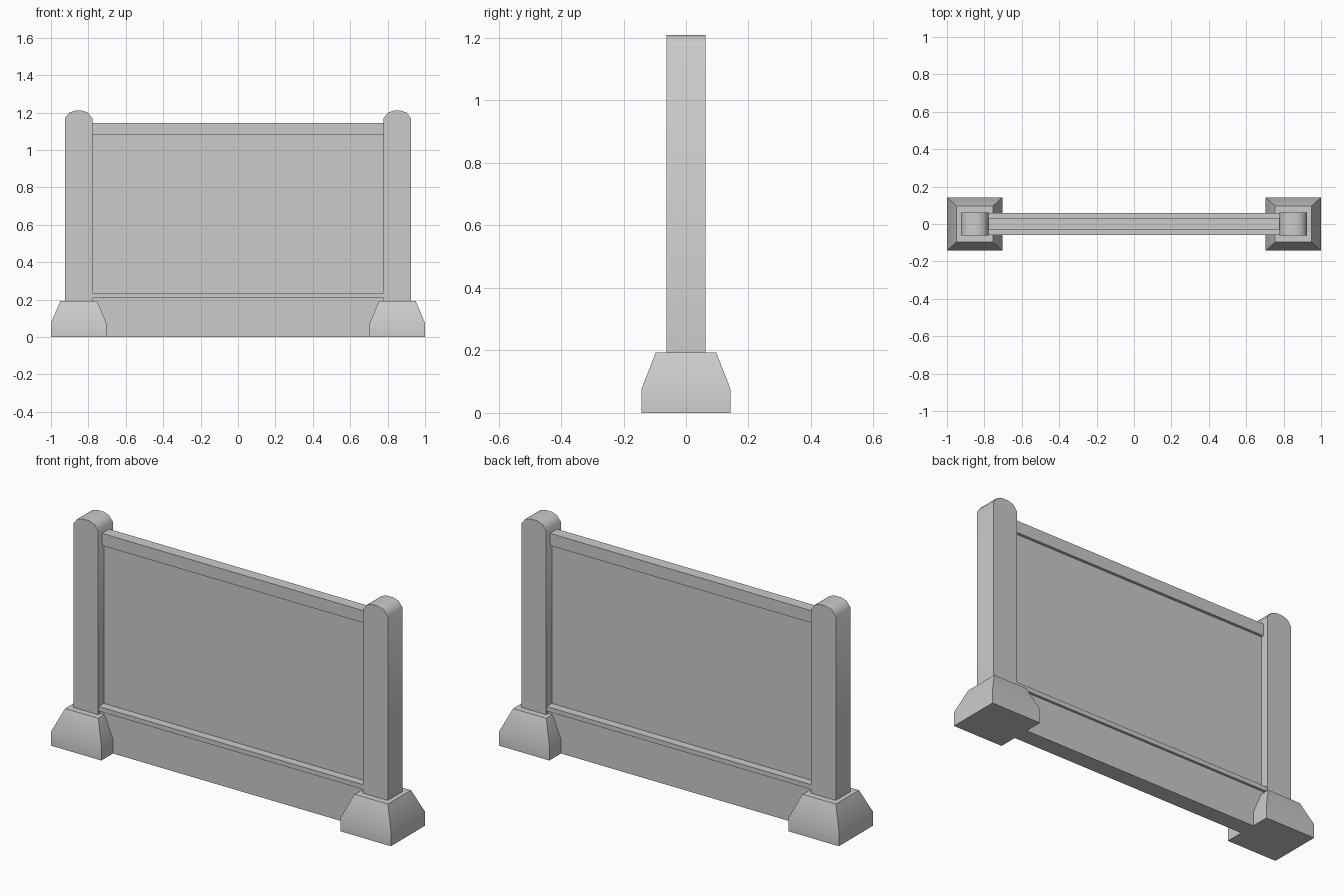
import bpy
from math import radians

cube = bpy.data.objects.get("Cube")
if cube:
    bpy.data.objects.remove(cube, do_unlink=True)

grey = bpy.data.materials.new("plain_grey")
grey.use_nodes = True
colour = (0.6, 0.6, 0.6, 1)
grey.diffuse_color = colour
grey.node_tree.nodes["Principled BSDF"].inputs["Base Color"].default_value = colour


def add_mesh(name, verts, faces, smooth=0):
    mesh = bpy.data.meshes.new(name)
    mesh.from_pydata(verts, [], faces)
    mesh.materials.append(grey)
    obj = bpy.data.objects.new(name, mesh)
    bpy.context.collection.objects.link(obj)
    if smooth:
        bpy.ops.object.select_all(action="DESELECT")
        obj.select_set(True)
        bpy.context.view_layer.objects.active = obj
        bpy.ops.object.shade_smooth_by_angle(angle=radians(smooth))
    return obj


def loft(name, rings, smooth=0):
    """Skin equal-sized rings of points and cap both ends."""
    n = len(rings[0])
    verts = [p for ring in rings for p in ring]
    faces = [tuple(reversed(range(n))), tuple(range(len(verts) - n, len(verts)))]
    for r in range(len(rings) - 1):
        for i in range(n):
            j = (i + 1) % n
            faces.append((r * n + i, r * n + j, (r + 1) * n + j, (r + 1) * n + i))
    return add_mesh(name, verts, faces, smooth)


def rectangle(x, hx, hy, z):
    return [(x - hx, -hy, z), (x + hx, -hy, z), (x + hx, hy, z), (x - hx, hy, z)]


# Rounded posts standing on tapered feet
cap = [(0.073, 1.17), (0.05, 1.2), (0.02, 1.21)]
for side, name in ((1, "left"), (-1, "right")):
    x = side * 0.852
    loft(name + "_foot", [rectangle(x, 0.148, 0.143, 0),
                          rectangle(x, 0.148, 0.143, 0.075),
                          rectangle(x, 0.098, 0.097, 0.193)], 30)
    outline = [(-0.073, 0.19), (0.073, 0.19)] + cap + [(-px, z) for px, z in reversed(cap)]
    loft(name + "_post", [[(x + px, y, z) for px, z in reversed(outline)]
                          for y in (-0.0625, 0.0625)], 40)

# Horizontal parts between the posts: half depth, bottom, top
for name, depth, low, high in (("bottom_wall", 0.045, 0, 0.21),
                               ("bottom_rail", 0.058, 0.21, 0.235),
                               ("panel", 0.015, 0.235, 1.08),
                               ("top_rail", 0.03, 1.08, 1.145)):
    loft(name, [rectangle(0, 0.78, depth, low), rectangle(0, 0.78, depth, high)])
